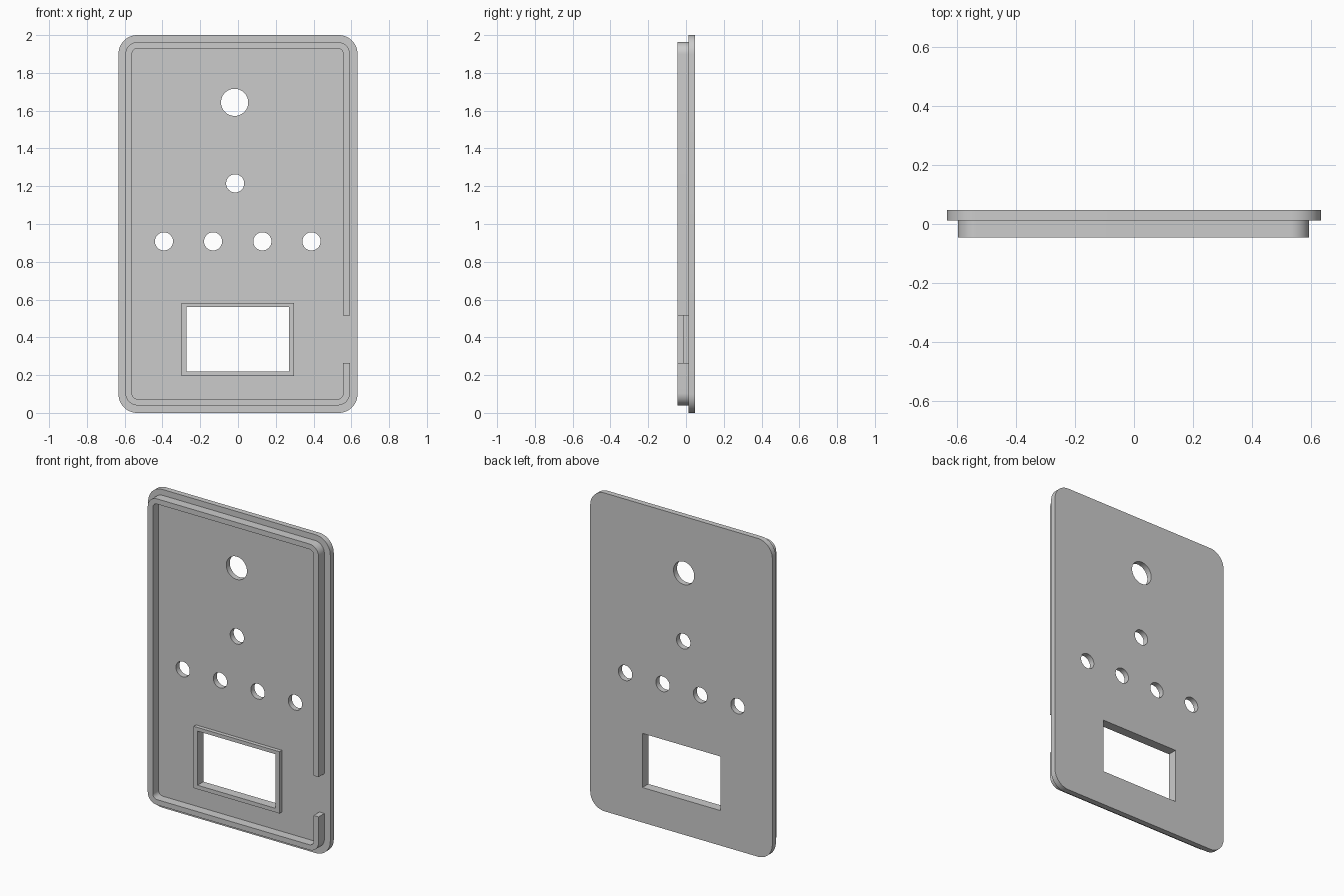
import bpy, bmesh
from math import pi, sin, cos, radians

cube = bpy.data.objects.get("Cube")
if cube:
    bpy.data.objects.remove(cube, do_unlink=True)

grey = bpy.data.materials.new("plain grey")
grey.use_nodes = True
grey.diffuse_color = (0.6, 0.6, 0.6, 1)
grey.node_tree.nodes["Principled BSDF"].inputs["Base Color"].default_value = (0.6, 0.6, 0.6, 1)


def rounded_rect(x0, x1, z0, z1, r, steps=12):
    """Outline running from the top +x corner counter-clockwise to the bottom +x corner."""
    centres = [(x1 - r, z1 - r), (x0 + r, z1 - r), (x0 + r, z0 + r), (x1 - r, z0 + r)]
    return [(cx + r * cos(pi / 2 * (q + i / steps)), cz + r * sin(pi / 2 * (q + i / steps)))
            for q, (cx, cz) in enumerate(centres) for i in range(steps + 1)]


def rect(x0, x1, z0, z1):
    return [(x1, z1), (x0, z1), (x0, z0), (x1, z0)]


def circle(x, z, r, sides=48):
    return [(x + r * cos(2 * pi * i / sides), z + r * sin(2 * pi * i / sides)) for i in range(sides)]


def plate(name, y0, y1, outlines):
    """Extrude filled outlines (later ones become holes) between two depths."""
    curve = bpy.data.curves.new(name, 'CURVE')
    curve.dimensions = '2D'
    curve.fill_mode = 'BOTH'
    curve.extrude = (y1 - y0) / 2
    for pts in outlines:
        spline = curve.splines.new('POLY')
        spline.points.add(len(pts) - 1)
        for p, (x, z) in zip(spline.points, pts):
            p.co = (x, z, 0, 1)
        spline.use_cyclic_u = True
    obj = bpy.data.objects.new(name, curve)
    bpy.context.collection.objects.link(obj)
    obj.location.y = (y0 + y1) / 2
    obj.rotation_euler.x = pi / 2
    bpy.ops.object.select_all(action='DESELECT')
    obj.select_set(True)
    bpy.context.view_layer.objects.active = obj
    bpy.ops.object.convert(target='MESH')
    obj = bpy.context.object
    obj.name = name
    # Weld caps to walls and tidy the flat faces
    bm = bmesh.new()
    bm.from_mesh(obj.data)
    bmesh.ops.remove_doubles(bm, verts=bm.verts, dist=1e-5)
    bmesh.ops.recalc_face_normals(bm, faces=bm.faces)
    bm.to_mesh(obj.data)
    bm.free()
    obj.data.materials.clear()
    obj.data.materials.append(grey)
    bpy.ops.object.shade_smooth_by_angle(angle=radians(30))
    return obj


BACK, SEAT, LIP, FRAME = 0.047, 0.012, -0.045, -0.012
window = rect(-0.273, 0.27, 0.22, 0.56)

# Face plate with round holes and a window
holes = [circle(-0.018, 1.644, 0.072), circle(-0.015, 1.215, 0.048)]
holes += [circle(x, 0.908, 0.048) for x in (-0.392, -0.132, 0.129, 0.389)]
plate("face_plate", SEAT, BACK, [rounded_rect(-0.633, 0.633, 0, 2, 0.1), window] + holes)

# Raised rim, open on one side for a cable
outer = rounded_rect(-0.596, 0.592, 0.04, 1.963, 0.064)
inner = rounded_rect(-0.561, 0.557, 0.073, 1.93, 0.03)
GAP_TOP, GAP_BOTTOM = 0.515, 0.265
rim = [(0.592, GAP_TOP)] + outer + [(0.592, GAP_BOTTOM), (0.557, GAP_BOTTOM)]
rim += inner[::-1] + [(0.557, GAP_TOP)]
plate("rim", LIP, SEAT, [rim])

# Low frame around the window
plate("window_frame", FRAME, SEAT, [rect(-0.3, 0.297, 0.195, 0.583), window])
